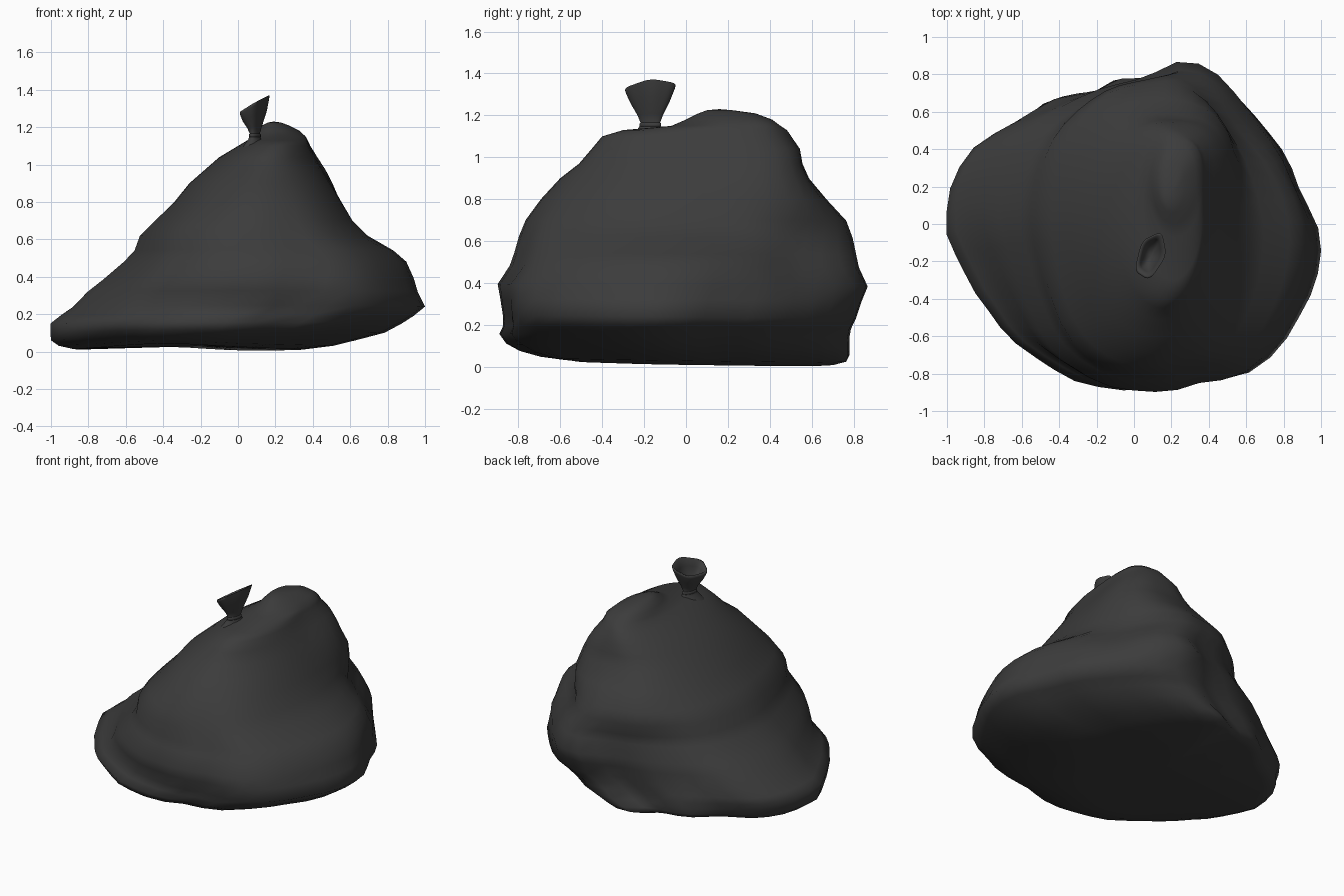
import bpy
import bmesh
from math import cos, sin, pi, exp, radians, remainder
from mathutils import Vector

cube = bpy.data.objects.get("Cube")
if cube:
    bpy.data.objects.remove(cube, do_unlink=True)

SEGMENTS = 44
ANGLES = [2 * pi * i / SEGMENTS for i in range(SEGMENTS)]

black_plastic = bpy.data.materials.new("black plastic")
black_plastic.use_nodes = True
colour = (0.045, 0.045, 0.045, 1)
black_plastic.diffuse_color = colour
shader = black_plastic.node_tree.nodes["Principled BSDF"]
shader.inputs["Base Color"].default_value = colour
shader.inputs["Roughness"].default_value = 0.6


def loft(name, rings, start=None, end=None):
    """Skin closed rings of points, closing either end on a centre point."""
    bm = bmesh.new()
    loops = [[bm.verts.new(point) for point in ring] for ring in rings]
    for lower, upper in zip(loops, loops[1:]):
        for i in range(SEGMENTS):
            j = (i + 1) % SEGMENTS
            bm.faces.new((lower[i], lower[j], upper[j], upper[i]))
    for centre, loop in ((start, loops[0]), (end, loops[-1])):
        if centre:
            middle = bm.verts.new(centre)
            for i in range(SEGMENTS):
                bm.faces.new((loop[i], loop[(i + 1) % SEGMENTS], middle))
    bmesh.ops.recalc_face_normals(bm, faces=bm.faces)
    mesh = bpy.data.meshes.new(name)
    bm.to_mesh(mesh)
    bm.free()
    mesh.materials.append(black_plastic)
    part = bpy.data.objects.new(name, mesh)
    bpy.context.collection.objects.link(part)
    bpy.ops.object.select_all(action="DESELECT")
    part.select_set(True)
    bpy.context.view_layer.objects.active = part
    bpy.ops.object.shade_smooth_by_angle(angle=radians(120))


# Slumped footprint of the sack, counter-clockwise
footprint = [
    (1, -.06), (.94, .05), (.84, .2), (.78, .39), (.55, .7), (.45, .8),
    (.32, .87), (.17, .89), (-.06, .75), (-.31, .71), (-.55, .59),
    (-.78, .49), (-.9, .34), (-.97, .2), (-1, 0), (-.95, -.14),
    (-.86, -.35), (-.71, -.57), (-.62, -.65), (-.31, -.83), (-.22, -.86),
    (0, -.89), (.17, -.88), (.29, -.83), (.49, -.84), (.63, -.79),
    (.77, -.66), (.97, -.32),
]
outline = [Vector((x, y / .89)) for x, y in footprint]


def footprint_radius(angle):
    """Distance from the middle to the footprint in one direction."""
    ray = Vector((cos(angle), sin(angle)))
    for a, b in zip(outline, outline[1:] + outline[:1]):
        side_a, side_b = ray.cross(a), ray.cross(b)
        if side_a <= 0 < side_b:
            return a.lerp(b, side_a / (side_a - side_b)).dot(ray)
    return 1


# Heights with the left, right, front and back limits of the sack
levels = [
    (.01, -.88, .36, -.6, .7),
    (.03, -.96, .52, -.71, .76),
    (.06, -1, .64, -.8, .77),
    (.1, -1, .79, -.86, .77),
    (.15, -1, .88, -.89, .77),
    (.19, -.95, .94, -.87, .78),
    (.24, -.88, 1, -.87, .81),
    (.32, -.81, .96, -.88, .85),
    (.39, -.72, .94, -.89, .89),
    (.48, -.61, .9, -.83, .85),
    (.54, -.55, .83, -.81, .83),
    (.62, -.52, .69, -.79, .8),
    (.7, -.44, .61, -.76, .76),
    (.8, -.34, .55, -.69, .66),
    (.9, -.26, .49, -.6, .58),
    (.97, -.18, .45, -.51, .55),
    (1.04, -.1, .41, -.45, .54),
    (1.1, 0, .38, -.4, .5),
    (1.13, .05, .37, -.3, .48),
    (1.15, .08, .36, -.07, .45),
    (1.18, .1, .33, 0, .41),
    (1.21, .13, .27, .06, .33),
    (1.225, .16, .23, .1, .22),
]

# Bulges and dents between the limits: direction, height, amount
bumps = [
    (45, 1, .08), (45, .82, .08), (45, .5, -.1),
    (105, .42, -.05), (115, .12, .07), (120, .76, .03),
    (135, 0, -.07), (150, .2, .06), (150, .6, .02),
    (205, .28, -.04), (225, 0, -.07), (238, .47, .05), (232, .64, .03),
    (308, .26, .03), (315, 0, -.11), (315, .66, .03),
]


def bump(angle, z):
    """Outward shift of the plastic at one direction and height."""
    return sum(amount * exp(-(remainder(angle - radians(where), 2 * pi) / .42) ** 2
                            - ((z - height) / .15) ** 2)
               for where, height, amount in bumps)


def sack_ring(z, left, right, front, back):
    """One level of the sack, from footprint below to an oval on top."""
    flatness = max(0, 1 - z * 1.1)
    radii = [1 + (footprint_radius(a) - 1) * flatness for a in ANGLES]
    us = [r * cos(a) for r, a in zip(radii, ANGLES)]
    vs = [r * sin(a) for r, a in zip(radii, ANGLES)]
    ring = []
    for angle, u, v in zip(ANGLES, us, vs):
        x = left + (right - left) * (u - min(us)) / (max(us) - min(us))
        y = front + (back - front) * (v - min(vs)) / (max(vs) - min(vs))
        shift = bump(angle, z)
        x += shift * cos(angle)
        y += shift * sin(angle)
        # The underside sags unevenly
        hollow = .025 * max(0, 1 - z / .15) * exp(-((x + .4) / .35) ** 2)
        ring.append((x, y, z + hollow - .01 * v * flatness))
    return ring


loft("sack_body", [sack_ring(*level) for level in levels],
     start=(-.2, .05, .03), end=(.19, .16, 1.23))


def neck_ring(z, half_width, half_depth, tilt):
    """One level of the gathered neck, tilted and pleated at the mouth."""
    ring = []
    for angle in ANGLES:
        pleat = 1 + .08 * tilt * cos(5 * angle)
        x = half_width * cos(angle) * pleat
        y = half_depth * sin(angle) * pleat
        x += .25 * y
        ring.append((.09 + x, -.17 + y, z + tilt * x - .1 * tilt * y))
    return ring


# Gathered neck flaring into an open, tilted mouth, then its inside
neck = [
    (1.05, .09, .13, 0), (1.11, .05, .08, 0), (1.135, .032, .06, 0),
    (1.16, .022, .045, 0), (1.2, .036, .06, .2), (1.26, .06, .092, .45),
    (1.31, .071, .114, .6), (1.325, .072, .118, .6), (1.325, .062, .106, .6),
    (1.29, .048, .085, .5), (1.24, .03, .06, .3),
]
loft("tied_neck", [neck_ring(*level) for level in neck],
     end=(.09, -.17, 1.22))

# Thin twist tie around the neck
loft("neck_tie", [neck_ring(1.155 + dz, .022 + grow, .045 + grow, 0)
                  for dz, grow in ((-.012, 0), (-.006, .007), (.006, .007), (.012, 0))])
